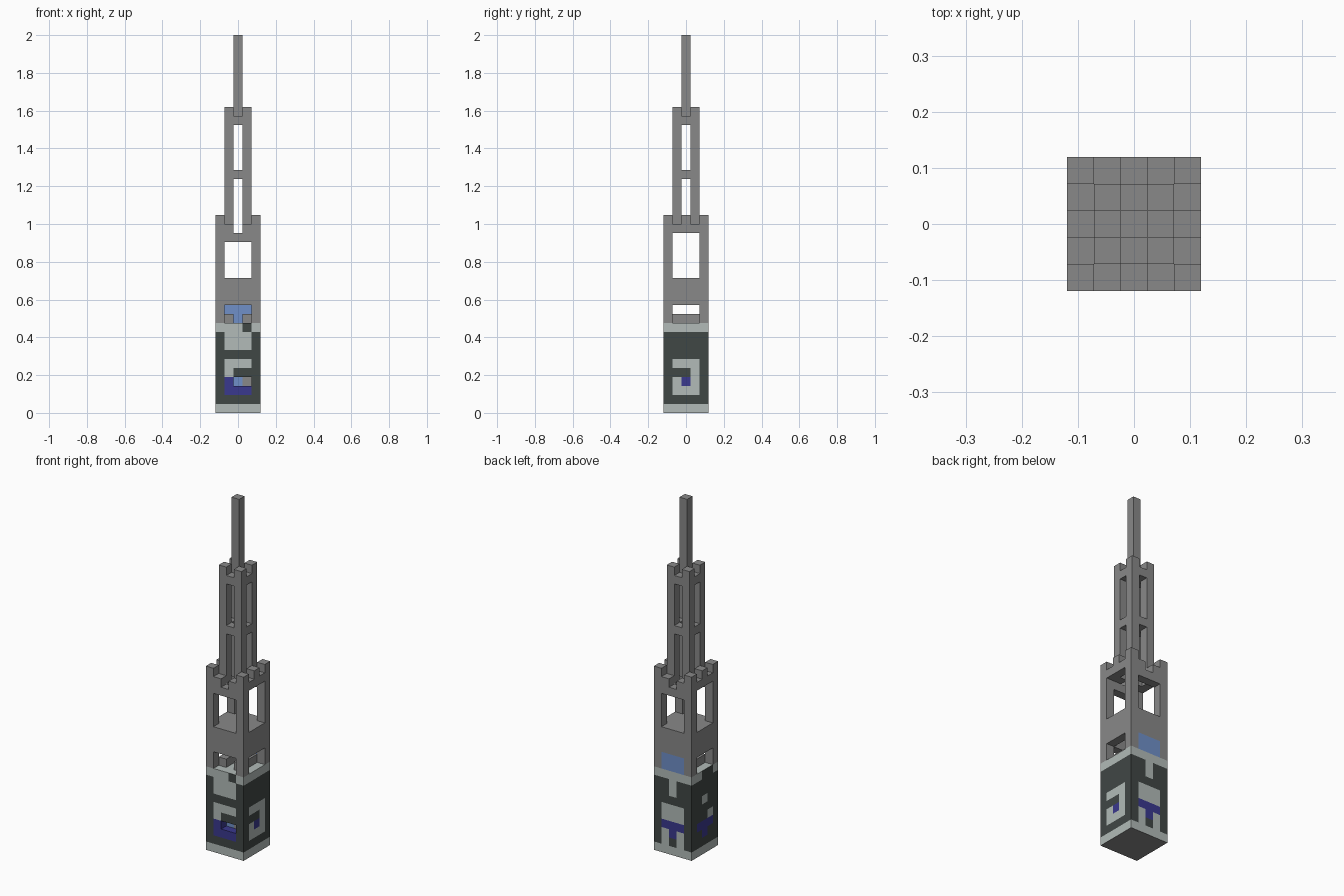
import bpy, bmesh
from mathutils import Vector

cube = bpy.data.objects.get("Cube")
if cube:
    bpy.data.objects.remove(cube, do_unlink=True)

U = 2 / 42  # one block


def material(name, *rgb):
    col = [(c / 255 / 12.92 if c < 11 else ((c / 255 + 0.055) / 1.055) ** 2.4) for c in rgb] + [1]
    m = bpy.data.materials.new(name)
    m.use_nodes = True
    m.diffuse_color = col
    m.node_tree.nodes["Principled BSDF"].inputs["Base Color"].default_value = col
    return m


GREY = material("stone grey", 137, 137, 137)
LIGHT = material("pale concrete", 178, 187, 184)
DARK = material("dark cladding", 64, 71, 69)
PURPLE = material("deep violet", 58, 56, 142)
BLUE = material("sky blue", 112, 144, 200)
KEYS = {"L": LIGHT, "D": DARK, "P": PURPLE, "B": BLUE, "G": GREY}


def finish(name, bm, mats):
    me = bpy.data.meshes.new(name)
    bm.to_mesh(me)
    bm.free()
    for m in mats:
        me.materials.append(m)
    ob = bpy.data.objects.new(name, me)
    bpy.context.collection.objects.link(ob)
    return ob


def box(name, x, y, z, mat):
    """Box between (low, high) pairs, measured in blocks."""
    bm = bmesh.new()
    bmesh.ops.create_cube(bm, size=1)
    for v in bm.verts:
        v.co = [U * (r[0] if c < 0 else r[1]) for c, r in zip(v.co, (x, y, z))]
    return finish(name, bm, [mat])


def wall(name, normal, rows, depth=2.5):
    """Flat wall of coloured blocks, rows listed from the top; a dot is a hole."""
    n, up = Vector(normal), Vector((0, 0, 1))
    right = up.cross(n)
    bm = bmesh.new()
    keys = list(KEYS)
    for i, row in enumerate(rows):
        for c, key in enumerate(row):
            if key == ".":
                continue
            corner = n * depth + right * (c - 2.5) + up * (len(rows) - 1 - i)
            quad = [corner, corner + right, corner + right + up, corner + up]
            face = bm.faces.new([bm.verts.new(p * U) for p in quad])
            face.material_index = keys.index(key)
    bmesh.ops.remove_doubles(bm, verts=bm.verts, dist=0.001)
    finish(name, bm, KEYS.values())


# Patterned base: four walls
wall("base_front", (0, -1, 0), ["LLLDL", "DLLLD", "DLLLD", "DDDDD", "DLLLD",
                                "DLDDD", "DP..D", "DPPPD", "DDDDD", "LLLLL"])
wall("base_right", (1, 0, 0), ["LLLLL", "DDDDD", "DDDDD", "DDDDD", "DLLLD",
                               "DDDLD", "DLPLD", "DLLLD", "DDDDD", "LLLLL"])
wall("base_back", (0, 1, 0), ["LLLLL", "DDLDD", "DDLDD", "DDDDD", "DLLLD",
                              "DLLLD", "DPPPD", "DLPLD", "DLDLD", "LLLLL"])
wall("base_left", (-1, 0, 0), ["LLDDL", "DDDDD", "DDDDD", "DDLDD", "DDDDD",
                               "DDDLD", "DPPPD", "DDPDD", "DDDDD", "LLLLL"])

# Base caps and the blocks lining the front niche
box("base_underside", (-2.5, 2.5), (-2.5, 2.5), (0, 0.05), GREY)
box("base_top", (-2.5, 2.5), (-2.5, 2.5), (9.95, 10), LIGHT)
box("niche_floor", (-0.5, 1.5), (-2.48, -1.5), (2, 3), PURPLE)
box("niche_ceiling", (-0.5, 1.5), (-2.48, -1.5), (4, 5), DARK)
box("niche_side_a", (-1.5, -0.5), (-2.48, -1.5), (3, 4), PURPLE)
box("niche_side_b", (1.5, 2.4), (-2.48, -1.5), (3, 4), DARK)
box("niche_back_blue", (-0.5, 0.5), (-1.5, -0.5), (3, 4), BLUE)
box("niche_back_grey", (0.5, 1.5), (-1.5, -0.5), (3, 4), GREY)

# Middle storey: corner piers, wall bands, lintels and battlements
MID = (-1.5, 1.5)
for sx in (-1, 1):
    ex = sorted((sx * 1.5, sx * 2.5))
    ix = sorted((sx * 0.5, sx * 1.5))
    for sy in (-1, 1):
        ey = sorted((sy * 1.5, sy * 2.5))
        iy = sorted((sy * 0.5, sy * 1.5))
        box("corner_pier", ex, ey, (10, 22), GREY)
        box("shoulder", ix, ey, (20, 21), GREY)
        box("spire_post", ix, iy, (20, 34), GREY)
    box("side_band", ex, MID, (12, 15), GREY)
    box("side_lintel", ex, MID, (20, 21), GREY)
    box("side_merlon", ex, (-0.5, 0.5), (21, 22), GREY)
    box("inner_sill", ix, MID, (10, 11), GREY)
    box("end_band", MID, ex, (12, 15), GREY)
    box("end_lintel", MID, ex, (19, 20), GREY)

    # Spire rings tying the posts together
    for z in (26, 32):
        box("ring_bar_side", ix, (-0.5, 0.5), (z, z + 1), GREY)
        box("ring_bar_end", (-0.5, 0.5), ix, (z, z + 1), GREY)

box("window_floor", MID, MID, (14, 15), GREY)
box("back_window_panel", MID, (1.5, 2.5), (10, 12), BLUE)
box("mast", (-0.5, 0.5), (-0.5, 0.5), (32, 42), GREY)
